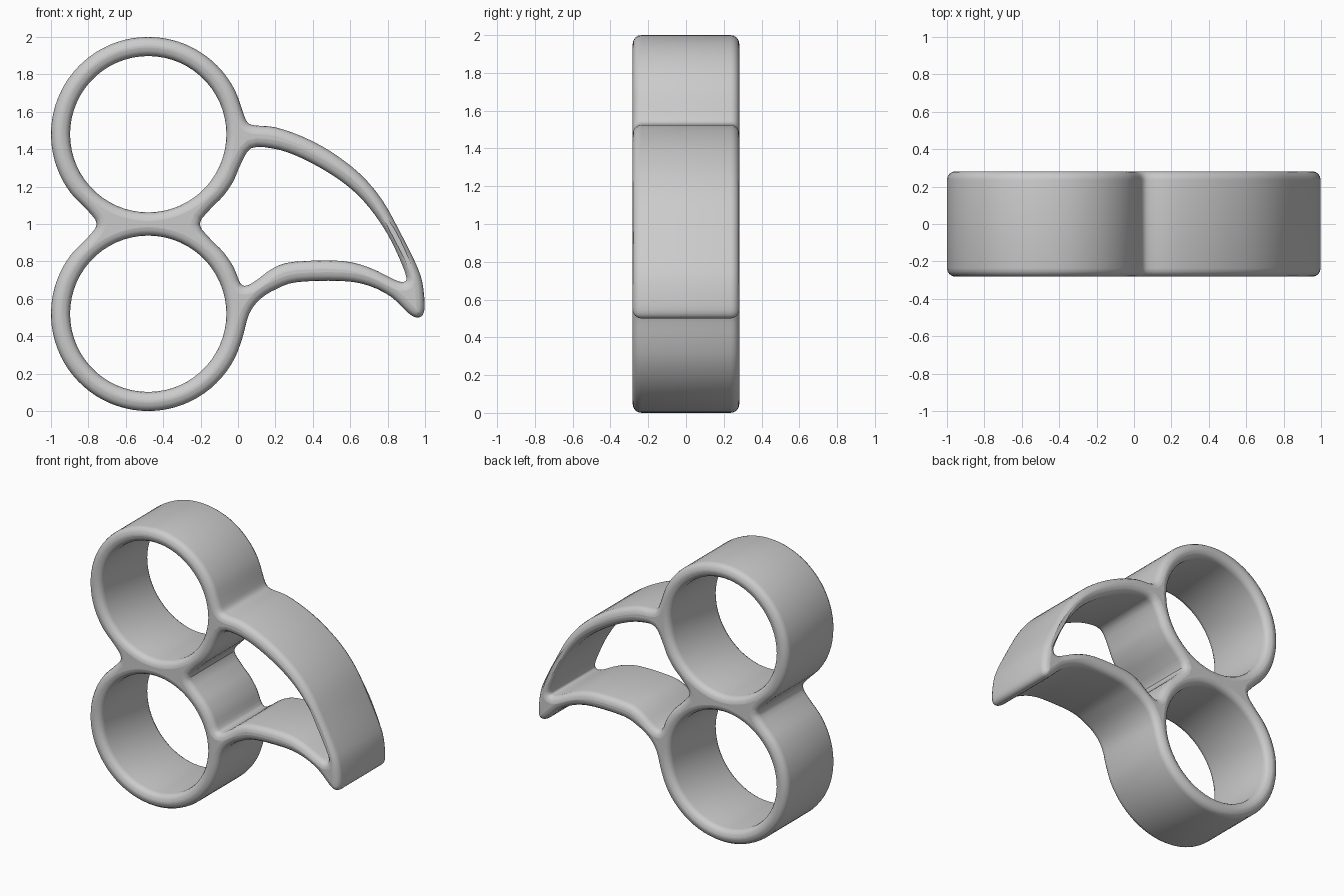
import bpy
import math
from mathutils import Vector

RING_X = -0.48
UPPER_Z, LOWER_Z = 1.48, 0.52
OUTER_RADIUS, INNER_RADIUS = 0.52, 0.418
HALF_DEPTH, ROUNDING = 0.282, 0.046

if "Cube" in bpy.data.objects:
    bpy.data.objects.remove(bpy.data.objects["Cube"], do_unlink=True)


def arc(center_z, radius, start, end, steps):
    """Points on a ring, from start to end angle in degrees."""
    points = []
    for i in range(steps + 1):
        angle = math.radians(start + (end - start) * i / steps)
        points.append((RING_X + radius * math.cos(angle),
                       center_z + radius * math.sin(angle)))
    return points


def smooth_loop(points, steps=3):
    """Closed Catmull-Rom loop through the points."""
    loop = []
    count = len(points)
    for i in range(count):
        a, b, c, d = (Vector(points[(i + k) % count]) for k in (-1, 0, 1, 2))
        for step in range(steps):
            t = step / steps
            loop.append(b + (c - a) * t / 2
                        + (a * 2 - b * 5 + c * 4 - d) * t * t / 2
                        + (b * 3 - a - c * 3 + d) * t ** 3 / 2)
    return loop


def add_loop(curve, points):
    spline = curve.splines.new("POLY")
    spline.points.add(len(points) - 1)
    for target, point in zip(spline.points, points):
        target.co = (point.x, point.y, 0, 1)
    spline.use_cyclic_u = True


# Edges of the curved claw
claw_top = [(0.05, 1.545), (0.09, 1.527), (0.2, 1.517), (0.35, 1.465),
            (0.5, 1.385), (0.65, 1.27), (0.77, 1.13), (0.87, 0.95),
            (0.95, 0.79), (0.985, 0.69), (0.998, 0.57)]
claw_tip = [(0.988, 0.515), (0.955, 0.5), (0.91, 0.525)]
claw_underside = [(0.82, 0.61), (0.7, 0.67), (0.56, 0.695), (0.32, 0.69),
                  (0.21, 0.655), (0.12, 0.6), (0.06, 0.52)]
opening_bottom = [(0.05, 0.672), (0.1, 0.7), (0.19, 0.765), (0.3, 0.798),
                  (0.55, 0.803), (0.7, 0.768), (0.83, 0.705)]
opening_top = [(0.885, 0.69), (0.9, 0.715), (0.87, 0.8), (0.8, 0.945),
               (0.7, 1.09), (0.59, 1.2), (0.45, 1.295), (0.3, 1.37),
               (0.18, 1.405), (0.07, 1.405)]

# Outer silhouette with filleted joints
outline = (arc(UPPER_Z, OUTER_RADIUS, 231, 13, 16)
           + claw_top + claw_tip + claw_underside
           + arc(LOWER_Z, OUTER_RADIUS, -14, -231, 16)
           + [(-0.755, 1.0)])

# Opening between the rings and the claw
opening = (arc(UPPER_Z, OUTER_RADIUS, -18, -50, 3) + [(-0.205, 1.0)]
           + arc(LOWER_Z, OUTER_RADIUS, 50, 18, 3)
           + opening_bottom + opening_top)

# Filled, extruded profile with rounded rims
profile = bpy.data.curves.new("ring_claw_profile", "CURVE")
profile.dimensions = "2D"
profile.fill_mode = "BOTH"
profile.extrude = HALF_DEPTH - ROUNDING
profile.bevel_depth = ROUNDING
profile.bevel_resolution = 3
profile.offset = -ROUNDING
add_loop(profile, smooth_loop(outline))
add_loop(profile, smooth_loop(opening))
for height in (UPPER_Z, LOWER_Z):
    hole = arc(height, INNER_RADIUS, 0, 360, 20)[:-1]
    add_loop(profile, smooth_loop(hole))

body = bpy.data.objects.new("double_ring_claw", profile)
bpy.context.collection.objects.link(body)
body.rotation_euler.x = math.pi / 2

# Plain grey finish
grey = bpy.data.materials.new("plain_grey")
grey.use_nodes = True
color = (0.6, 0.6, 0.6, 1)
grey.diffuse_color = color
grey.node_tree.nodes["Principled BSDF"].inputs["Base Color"].default_value = color
profile.materials.append(grey)

# Mesh with soft shading
bpy.ops.object.select_all(action="DESELECT")
body.select_set(True)
bpy.context.view_layer.objects.active = body
bpy.ops.object.convert(target="MESH")
bpy.ops.object.transform_apply(location=False, rotation=True, scale=False)
bpy.ops.object.shade_smooth_by_angle(angle=math.radians(40))
